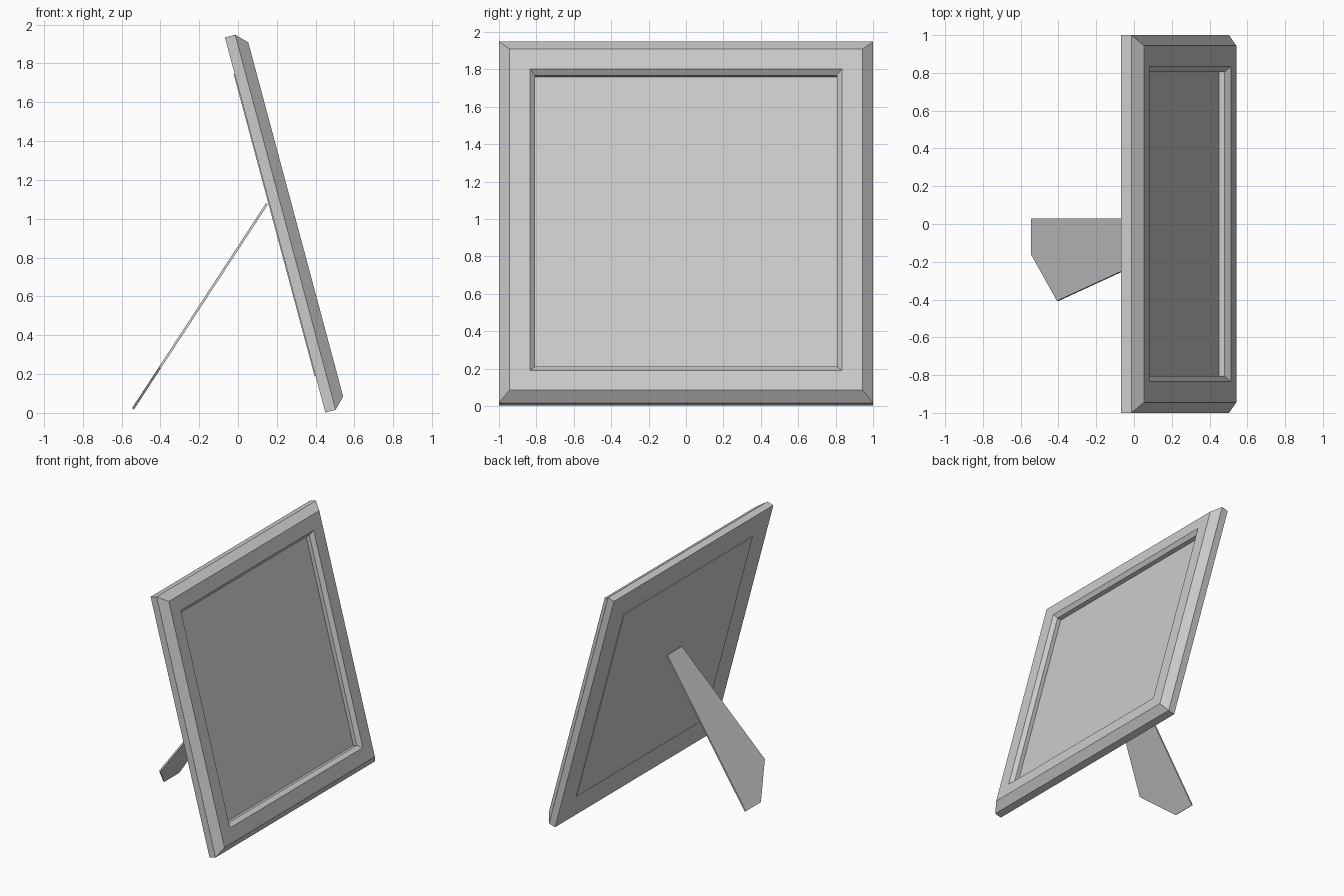
import bpy, bmesh, math
from mathutils import Vector

if "Cube" in bpy.data.objects:
    bpy.data.objects.remove(bpy.data.objects["Cube"])

TILT = math.radians(-15)


def finish(name, bm, loc=(0, 0, 0), rot_y=0.0):
    bmesh.ops.recalc_face_normals(bm, faces=bm.faces[:])
    mesh = bpy.data.meshes.new(name)
    bm.to_mesh(mesh)
    bm.free()
    ob = bpy.data.objects.new(name, mesh)
    bpy.context.collection.objects.link(ob)
    ob.location = loc
    ob.rotation_euler = (0, rot_y, 0)
    return ob


def mitred_frame(name, profile, size):
    # sweep an (inset, depth) profile around a square, local x = depth
    bm = bmesh.new()
    rings = []
    for inset, d in profile:
        h = size / 2 - inset
        rings.append([bm.verts.new((d, sy * h, size / 2 + sz * h))
                      for sy, sz in ((-1, -1), (1, -1), (1, 1), (-1, 1))])
    for a, b in zip(rings, rings[1:] + rings[:1]):
        for i in range(4):
            j = (i + 1) % 4
            bm.faces.new((a[i], a[j], b[j], b[i]))
    return finish(name, bm, (0.45, 0, 0.002), TILT)


# Moulded frame with bevelled outer edge and bevelled opening
mitred_frame("picture_frame",
             [(0, 0), (0, 0.055), (0.056, 0.11), (0.166, 0.11),
              (0.194, 0.083), (0.194, 0)], 2.0)

# Picture panel filling the opening, slightly proud at the back
bm = bmesh.new()
bmesh.ops.create_cube(bm, size=1)
for v in bm.verts:
    v.co = (-0.005 if v.co.x < 0 else 0.052, v.co.y * 2 * 0.806, 1 + v.co.z * 2 * 0.806)
finish("picture_panel", bm, (0.45, 0, 0.002), TILT)

# Asymmetric easel leg: outline (y, fraction along the leg), extruded thin
foot, top = Vector((-0.541, 0, 0.021)), Vector((0.149, 0, 1.077))
along = top - foot
normal = Vector((-along.z, 0, along.x)).normalized() * 0.006
outline = [(0.028, 0), (0.028, 1), (-0.153, 1), (-0.407, 0.2), (-0.16, 0)]
bm = bmesh.new()
face = bm.faces.new([bm.verts.new(foot + along * t + Vector((0, y, 0)) - normal)
                     for y, t in outline])
ext = bmesh.ops.extrude_face_region(bm, geom=[face])
bmesh.ops.translate(bm, vec=normal * 2,
                    verts=[g for g in ext["geom"] if isinstance(g, bmesh.types.BMVert)])
if not face.is_valid or all(len(e.link_faces) == 2 for e in bm.edges):
    pass
else:
    bmesh.ops.holes_fill(bm, edges=[e for e in bm.edges if e.is_boundary])
finish("easel_leg", bm)
